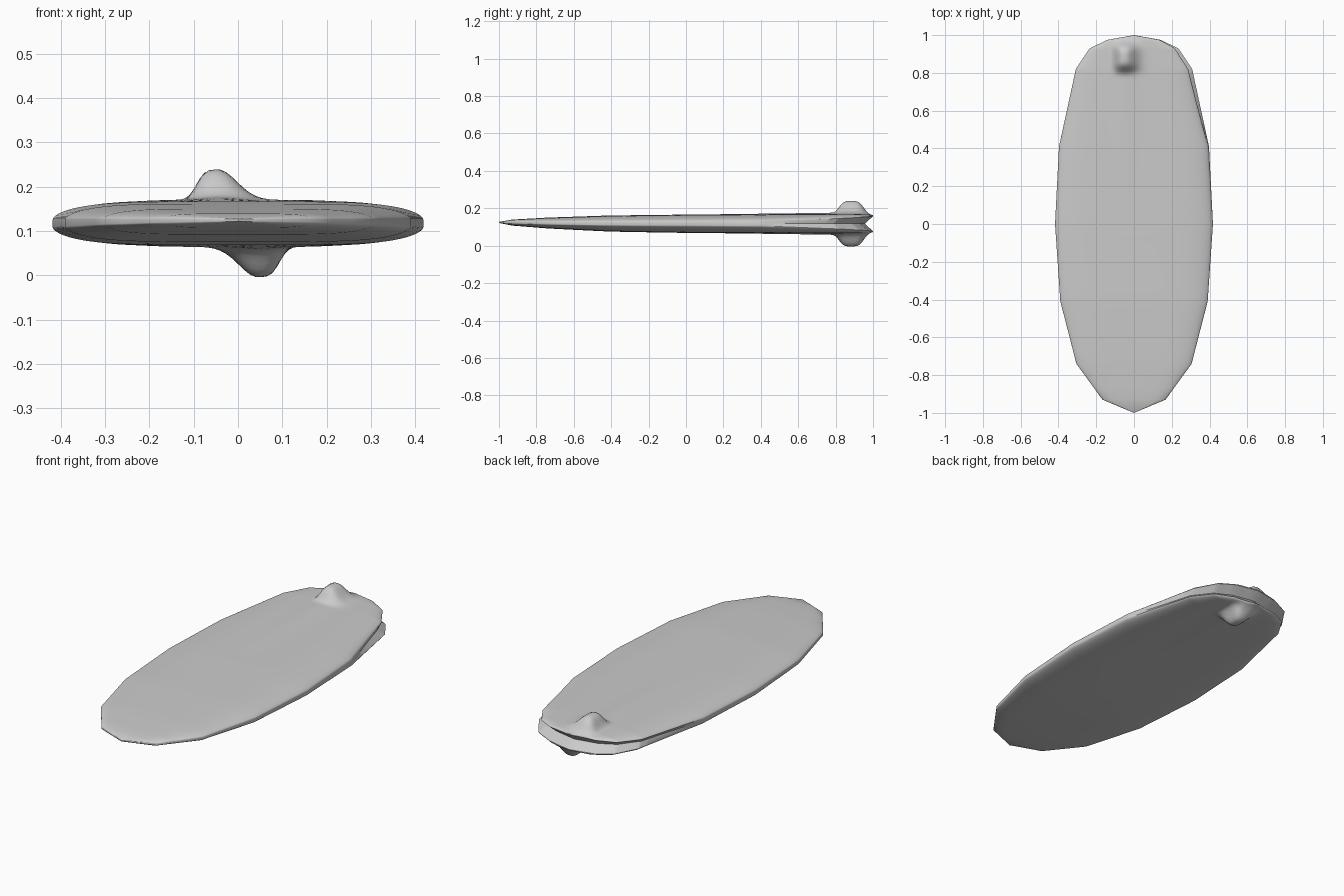
import bpy, bmesh, math

old = bpy.data.objects.get("Cube")
if old:
    bpy.data.objects.remove(old)

MID = 0.1175   # height of the middle plane
ACROSS = 64    # steps across the board

# (y, half width, half thickness, rim half thickness, groove depth, lip inset)
STATIONS = [
    (-1.0, 0, 0.003, 0.002, 0, 0),
    (-0.93, 0.167, 0.016, 0.004, 0, 0),
    (-0.74, 0.305, 0.029, 0.006, 0, 0),
    (-0.41, 0.39, 0.043, 0.008, 0, 0),
    (0, 0.418, 0.049, 0.009, 0, 0),
    (0.41, 0.397, 0.051, 0.012, 0, 0.01),
    (0.82, 0.308, 0.053, 0.028, 0.04, 0.07),
    (0.93, 0.235, 0.052, 0.034, 0.055, 0.08),
    (0.975, 0.14, 0.05, 0.037, 0.055, 0.04),
    (1.0, 0, 0.045, 0.04, 0.055, 0),
]


def rows():
    """Stations with straight steps between them, finest around the knobs."""
    for a, b in zip(STATIONS, STATIONS[1:]):
        step = 0.012 if b[0] > 0.5 else 0.07
        n = max(1, math.ceil((b[0] - a[0]) / step))
        for i in range(n):
            yield [p + (q - p) * i / n for p, q in zip(a, b)]
    yield list(STATIONS[-1])


def knob(x, y):
    """Rounded knob near the back with a faint ridge running forward."""
    dx = x + 0.045
    side = math.exp(-(dx / 0.054) ** 4) if dx < 0 else math.exp(-(dx / 0.06) ** 2)
    cap = 0.063 * side * math.exp(-((y - 0.885) / 0.072) ** 4)
    ramp = min(1, max(0, (y - 0.1) / 0.7))
    return cap + 0.006 * ramp * math.exp(-(dx / 0.06) ** 2) * (1 if y < 0.9 else (1 - y) * 10)


def half_section(y, w, thick, rim, groove, inset):
    """One side of a section, from the left-hand rim to the right-hand rim."""
    points = []
    for i in range(ACROSS + 1):
        u = math.sin(math.pi * (i / ACROSS - 0.5))
        x = u * w * (1 - inset * max(0, u))
        h = rim + (thick - rim) * max(0, 1 - abs(u) ** 5) ** 0.6
        points.append((x, y, h + knob(x, y)))
    # groove between the two lips
    points.append((w * (1 - groove * 2), y - groove * 0.8, 0))
    return points


# Board: loft of sections, each side being the other turned over
bm = bmesh.new()
rings = []
for row in rows():
    half = half_section(*row)
    lift = MID + 0.007 * max(0, -row[0]) ** 2
    ring = half + [(-x, y, -z) for x, y, z in half]
    rings.append([bm.verts.new((x, y, z + lift)) for x, y, z in ring])
for a, b in zip(rings, rings[1:]):
    for i in range(len(a)):
        j = (i + 1) % len(a)
        bm.faces.new((a[i], a[j], b[j], b[i]))
bmesh.ops.remove_doubles(bm, verts=bm.verts, dist=0.0002)
# small closing walls at the tips
edges = [e for e in bm.edges if e.is_boundary]
if edges:
    bmesh.ops.holes_fill(bm, edges=edges)
bmesh.ops.recalc_face_normals(bm, faces=bm.faces)

mesh = bpy.data.meshes.new("board_body")
bm.to_mesh(mesh)
bm.free()
board = bpy.data.objects.new("board_body", mesh)
bpy.context.collection.objects.link(board)

# Plain grey
grey = bpy.data.materials.new("plain_grey")
grey.use_nodes = True
colour = (0.6, 0.6, 0.6, 1)
grey.diffuse_color = colour
grey.node_tree.nodes["Principled BSDF"].inputs["Base Color"].default_value = colour
mesh.materials.append(grey)

bpy.ops.object.select_all(action="DESELECT")
board.select_set(True)
bpy.context.view_layer.objects.active = board
bpy.ops.object.shade_smooth_by_angle(angle=math.radians(35))
